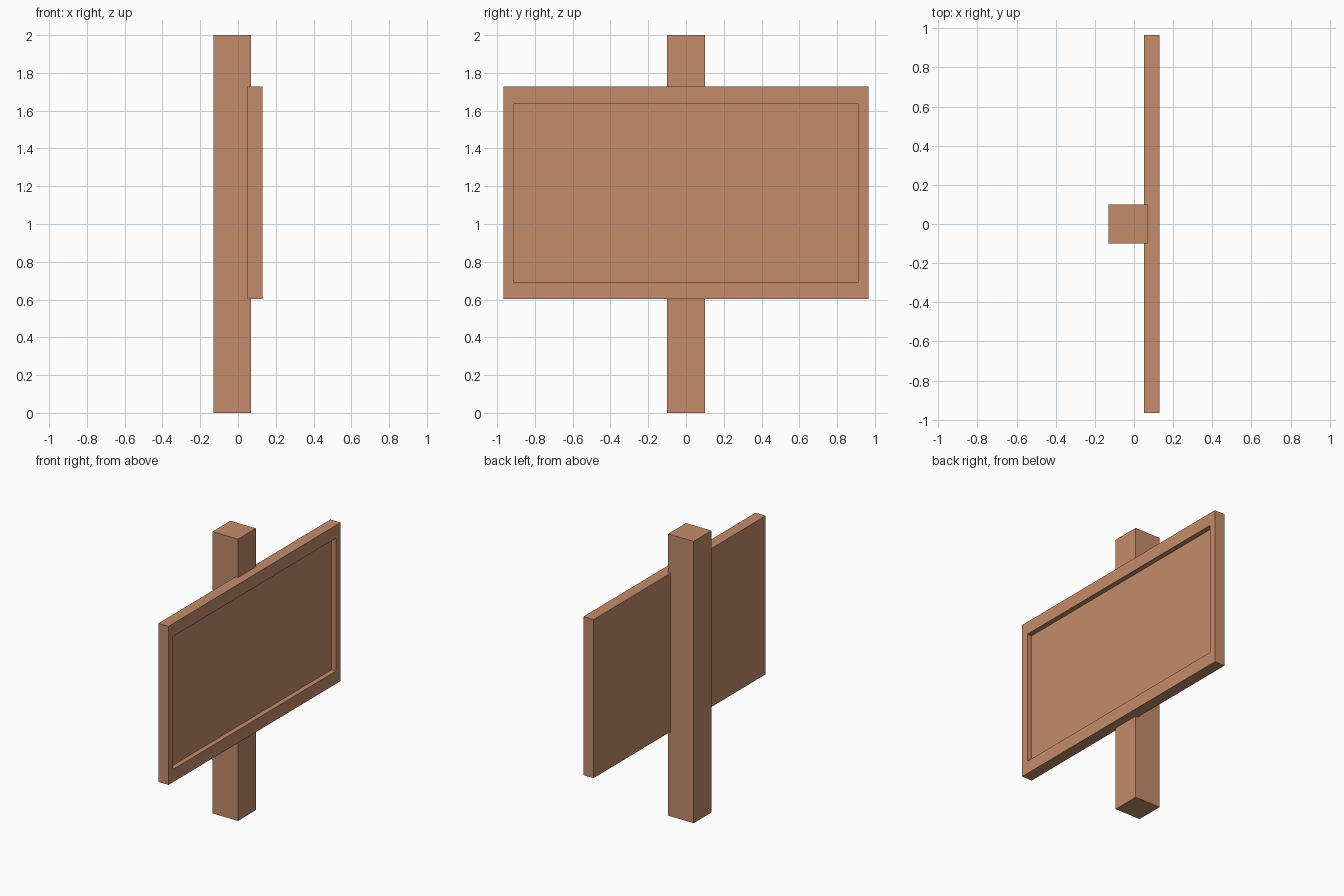
import bpy, bmesh
from mathutils import Vector

if "Cube" in bpy.data.objects:
    bpy.data.objects.remove(bpy.data.objects["Cube"])

wood = bpy.data.materials.new("warm brown wood")
wood.diffuse_color = (0.552, 0.262, 0.147, 1)
wood.use_nodes = True
wood.node_tree.nodes["Principled BSDF"].inputs["Base Color"].default_value = wood.diffuse_color


def box(name, lo, hi, recess=None):
    """Axis-aligned box; recess = (side margin, top/bottom margin, depth) on +x face."""
    bm = bmesh.new()
    bmesh.ops.create_cube(bm, size=1)
    lo, hi = Vector(lo), Vector(hi)
    for v in bm.verts:
        v.co = Vector([(lo[i] + hi[i]) / 2 + v.co[i] * (hi[i] - lo[i]) for i in range(3)])
    if recess:
        my, mz, depth = recess
        bm.normal_update()
        face = max(bm.faces, key=lambda f: f.normal.x)
        # Inset a panel, fit it to the margins, then sink it
        bmesh.ops.inset_region(bm, faces=[face], thickness=0.05)
        for v in face.verts:
            v.co.y = lo.y + my if v.co.y < (lo.y + hi.y) / 2 else hi.y - my
            v.co.z = lo.z + mz if v.co.z < (lo.z + hi.z) / 2 else hi.z - mz
        panel = bmesh.ops.extrude_discrete_faces(bm, faces=[face])["faces"][0]
        for v in panel.verts:
            v.co.x -= depth
    bmesh.ops.recalc_face_normals(bm, faces=bm.faces)
    mesh = bpy.data.meshes.new(name)
    bm.to_mesh(mesh)
    bm.free()
    mesh.materials.append(wood)
    obj = bpy.data.objects.new(name, mesh)
    bpy.context.collection.objects.link(obj)
    return obj


# Upright post
box("post", (-0.13, -0.10, 0), (0.07, 0.10, 2))
# Sign board with a framed, sunken panel
box("sign_board", (0.05, -0.965, 0.602), (0.13, 0.965, 1.727), (0.052, 0.091, 0.035))
